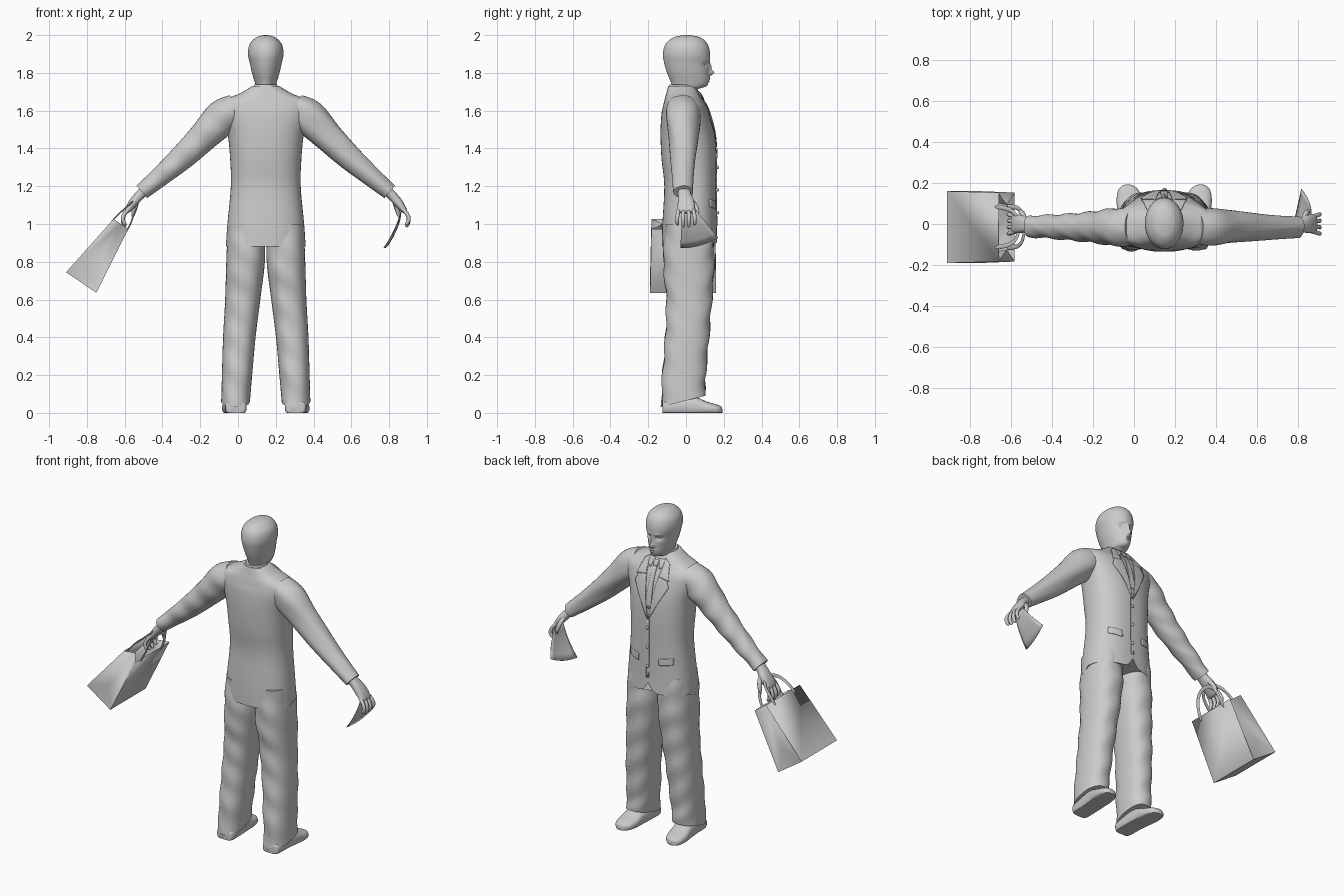
import bpy, bmesh, math
from mathutils import Vector, bvhtree

if "Cube" in bpy.data.objects:
    bpy.data.objects.remove(bpy.data.objects["Cube"])

MID = .147                      # the figure stands off centre because of the bag
X, Y, Z = Vector((1, 0, 0)), Vector((0, 1, 0)), Vector((0, 0, 1))
grey = bpy.data.materials.new("plain grey")
grey.use_nodes = True
grey.diffuse_color = (.6, .6, .6, 1)
grey.node_tree.nodes["Principled BSDF"].inputs["Base Color"].default_value = (.6, .6, .6, 1)
made = []


def finish(name, bm, solid=0):
    """Turn a bmesh into a grey object, optionally thickened."""
    bmesh.ops.recalc_face_normals(bm, faces=bm.faces)
    mesh = bpy.data.meshes.new(name)
    bm.to_mesh(mesh)
    bm.free()
    ob = bpy.data.objects.new(name, mesh)
    bpy.context.collection.objects.link(ob)
    mesh.materials.append(grey)
    if solid:
        ob.modifiers.new("thickness", 'SOLIDIFY').thickness = solid
    made.append(ob)
    return ob


def spline(keys, n):
    """Smooth rows of numbers passing through the key rows."""
    out = []
    for i in range(len(keys) - 1):
        p = [keys[max(0, min(len(keys) - 1, i + k))] for k in (-1, 0, 1, 2)]
        for s in range(n):
            t = s / n
            out.append([b + .5 * t * (c - a + t * (2*a - 5*b + 4*c - d + t * (3*(b - c) + d - a)))
                        for a, b, c, d in zip(*p)])
    return out + [list(keys[-1])]


def skin(name, rings, segs=32, power=2, warp=None):
    """Join rings (centre, half axis u, half axis v) into a closed skin."""
    bm = bmesh.new()
    loops = []
    for c, u, v in rings:
        loop = []
        for i in range(segs):
            a = math.tau * i / segs
            e = [math.copysign(abs(f) ** (2 / power), f) for f in (math.cos(a), math.sin(a))]
            p = c + u * e[0] + v * e[1]
            loop.append(bm.verts.new(warp(p) if warp else p))
        loops.append(loop)
    for a, b in zip(loops, loops[1:]):
        for i in range(segs):
            j = (i + 1) % segs
            bm.faces.new((a[i], a[j], b[j], b[i]))
    bm.faces.new(loops[0])
    bm.faces.new(loops[-1])
    return finish(name, bm)


def stack(name, keys, n=4, **kw):
    """Horizontal sections: offset from MID, height, half width, back, front."""
    rings = [(Vector((MID + d, (f + b) / 2, z)), X * w, Y * (f - b) / 2)
             for d, z, w, b, f in spline(keys, n)]
    return skin(name, rings, **kw)


def sweep(name, keys, n=4, ref=Y, **kw):
    """Tube along points: x, y, z, in-plane radius, radius along ref."""
    rows = spline(keys, n)
    pts = [Vector(r[:3]) for r in rows]
    rings = []
    for i, r in enumerate(rows):
        t = (pts[min(i + 1, len(pts) - 1)] - pts[max(i - 1, 0)]).normalized()
        u = t.cross(ref).normalized()
        rings.append((pts[i], u * r[3], u.cross(t) * r[4]))
    return skin(name, rings, **kw)


# Head, with the face pushed in and out of a smooth form
def face(p):
    if p.y > 0:
        x = abs(p.x - MID)
        for bx, bz, wx, wz, amount in (
                (0, 1.8, .012, .014, .027), (0, 1.83, .009, .022, .012),
                (.035, 1.845, .017, .011, -.013), (.03, 1.87, .025, .008, .005),
                (0, 1.77, .02, .005, .008), (0, 1.755, .018, .005, .006),
                (0, 1.73, .02, .012, .006)):
            p.y += amount * math.exp(-((x - bx) / wx) ** 2 - ((p.z - bz) / wz) ** 2)
    return p


stack("head", [(0, z, w, b, f) for z, w, b, f in (
    (1.66, .05, -.07, .05), (1.71, .05, -.075, .06), (1.728, .052, -.075, .1),
    (1.75, .058, -.08, .118), (1.8, .073, -.1, .122), (1.85, .084, -.115, .124),
    (1.9, .094, -.122, .128), (1.95, .086, -.11, .115), (1.983, .058, -.075, .085),
    (1.996, .03, -.035, .045), (2, .005, 0, .01))], n=7, segs=64, warp=face)


# Jacket body, hem rising to a notch at the front
def hem(p):
    if p.z < 1:
        k = (1 - p.z) / .12
        if p.y > 0:
            p.z += k * (.02 + .06 * math.exp(-((p.x - MID) / .025) ** 2))
    return p


jacket = stack("jacket", [(0, z, w, b, f) for z, w, b, f in (
    (.88, .21, -.128, .165), (1, .203, -.125, .162), (1.2, .185, -.115, .16),
    (1.35, .189, -.13, .16), (1.48, .203, -.135, .15), (1.58, .235, -.13, .125),
    (1.63, .247, -.12, .105), (1.66, .215, -.113, .085), (1.69, .14, -.105, .07),
    (1.73, .072, -.095, .045))], n=5, segs=64, power=2.4, warp=hem)
tree = bvhtree.BVHTree.FromPolygons([v.co for v in jacket.data.vertices],
                                    [p.vertices for p in jacket.data.polygons])


def on_chest(d, z, lift):
    hit = tree.ray_cast(Vector((MID + d, 1, z)), -Y)[0]
    return Vector((MID + d, (hit.y if hit else 0) + lift, z))


def patch(name, corners, lift, n=10):
    """Four-cornered panel (offset, height) laid on the jacket front."""
    a, b, c, d = [Vector(p) for p in corners]
    bm = bmesh.new()
    grid = [[bm.verts.new(on_chest(*a.lerp(b, i / n).lerp(d.lerp(c, i / n), j / n), lift))
             for i in range(n + 1)] for j in range(n + 1)]
    for r, s in zip(grid, grid[1:]):
        for i in range(n):
            bm.faces.new((r[i], r[i + 1], s[i + 1], s[i]))
    finish(name, bm, .004)


# Shirt, tie and jacket trim
patch("shirt", ((-.06, 1.7), (.06, 1.7), (.004, 1.36), (-.004, 1.36)), .002)
patch("tie", ((-.012, 1.67), (.012, 1.67), (.02, 1.42), (-.02, 1.42)), .007)
patch("tie_knot", ((-.018, 1.695), (.018, 1.695), (.011, 1.66), (-.011, 1.66)), .012, 4)
patch("front_edge", ((-.006, 1.36), (.012, 1.36), (.012, .99), (-.006, .99)), .004)
for s, side in ((1, "right"), (-1, "left")):
    patch(side + "_lapel", ((s*.055, 1.7), (s*.115, 1.56), (s*.06, 1.46), (s*.003, 1.35)), .008)
    patch(side + "_lapel_collar", ((s*.05, 1.71), (s*.085, 1.685), (s*.11, 1.6), (s*.05, 1.61)), .009)
    patch(side + "_shirt_collar", ((s*.012, 1.7), (s*.055, 1.705), (s*.05, 1.66), (s*.03, 1.65)), .009, 4)
    patch(side + "_pocket_flap", ((s*.07, 1.12), (s*.15, 1.13), (s*.15, 1.09), (s*.07, 1.08)), .004, 6)
for z in (1.06, 1.18, 1.3):
    bm = bmesh.new()
    bmesh.ops.create_uvsphere(bm, u_segments=12, v_segments=6, radius=.009)
    bmesh.ops.translate(bm, verts=bm.verts, vec=on_chest(.003, z, .006))
    finish("button", bm)
stack("collar", [(0, 1.68, .085, -.105, .06), (0, 1.72, .068, -.096, .05),
                 (0, 1.738, .06, -.088, .045)])


# Soft cloth folds for trousers and sleeves
def folds(p):
    ripple = math.sin(p.z * 38 + p.x * 25 + 4 * math.sin(p.y * 16))
    p.y += .004 * ripple
    return p


def leg_folds(p):
    p = folds(p)
    if p.z < .2:                # trouser hem is higher in front
        p.z += (p.y + .02) * .25 * (.2 - p.z) / .14
    return p


def flat_sole(p):
    p.z = max(p.z, 0)
    return p


for s, side in ((1, "right"), (-1, "left")):
    # Trouser leg and shoe
    stack(side + "_trouser_leg", [(s * d, z, w, b, f) for d, z, w, b, f in (
        (.103, 1, .098, -.11, .14), (.107, .8, .102, -.12, .15), (.122, .6, .093, -.105, .138),
        (.14, .4, .086, -.11, .122), (.152, .2, .08, -.125, .105), (.16, .06, .076, -.13, .1))],
        n=8, segs=40, power=2.3, warp=leg_folds)
    skin(side + "_shoe", [(Vector((MID + s * d, y, h * .4)), X * w, Z * h * .6)
                          for y, d, w, h in spline((
                              (-.125, .158, .03, .05), (-.11, .158, .055, .07), (-.02, .16, .058, .09),
                              (.05, .165, .06, .085), (.11, .17, .062, .06), (.16, .174, .052, .045),
                              (.185, .177, .03, .035), (.192, .177, .01, .02)), 4)],
         power=2.5, warp=flat_sole)
    # Sleeve, wrist and palm
    def limb(name, keys, **kw):
        return sweep(f"{side}_{name}", [(MID + s * k[0], *k[1:]) for k in keys], **kw)

    limb("sleeve", ((.15, -.015, 1.625, .07, .085), (.228, -.015, 1.566, .094, .093),
                    (.33, -.015, 1.462, .079, .078), (.441, -.015, 1.354, .067, .066),
                    (.55, -.013, 1.259, .054, .058), (.656, -.012, 1.17, .043, .052)), n=6, warp=folds)
    limb("palm", ((.63, -.01, 1.19, .026, .033), (.665, -.008, 1.155, .025, .034),
                  (.7, 0, 1.115, .024, .044), (.73, 0, 1.075, .017, .045),
                  (.738, 0, 1.06, .008, .038)), segs=20, power=2.5)
    # Fingers curl downward, thumb points ahead
    for i in range(4):
        y, r = -.036 + .024 * i, .0105
        drop = .01 if i in (0, 3) else 0
        limb(f"finger_{i}", ((.72, y, 1.085, r, r), (.747, y * 1.2, 1.055, r, r),
                             (.757, y * 1.3, 1.02 + drop / 2, r, r),
                             (.746, y * 1.25, .99 + drop, .009, .009),
                             (.743, y * 1.25, .984 + drop, .003, .003)), segs=10)
    limb("thumb", ((.68, .02, 1.13, .014, .014), (.69, .05, 1.095, .013, .013),
                   (.7, .06, 1.06, .011, .011), (.705, .058, 1.035, .004, .004)), segs=10)

# Shopping bag: wide floor, narrow open top, ends folded inward
top, floor = Vector((-.62, -.015, 1)), Vector((-.83, -.015, .69))
across = Vector((.83, 0, -.56))
bm = bmesh.new()


def corner(c, thick, depth):
    return bm.verts.new(c + across * thick + Y * depth)


low = [corner(floor, a * .097, b * .175) for a, b in ((-1, -1), (1, -1), (1, 1), (-1, 1))]
high = [corner(top, a * .047, b * .168) for a, b in ((-1, -1), (1, -1), (1, 1), (-1, 1))]
bm.faces.new(low)
for i in (1, 3):
    bm.faces.new((low[i], low[(i + 1) % 4], high[(i + 1) % 4], high[i]))
for i, j, b in ((0, 1, -1), (2, 3, 1)):
    rim = corner(top, 0, b * .11)
    fold = corner(floor.lerp(top, .3), 0, b * .165)
    for f in ((low[i], low[j], fold), (low[i], fold, rim, high[i]), (low[j], high[j], rim, fold)):
        bm.faces.new(f)
finish("shopping_bag", bm, .002)

# Bag handles: arches gathered in the hand
up = (top - floor).normalized()
for k, name in ((1, "inner"), (-1, "outer")):
    path = []
    for h, y in ((-.06, -.1), (.02, -.095), (.09, -.075), (.125, -.03),
                 (.125, .03), (.09, .075), (.02, .095), (-.06, .1)):
        p = top + up * h + across * k * (.048 - .25 * max(h, 0)) + Y * y
        path.append((*p, .011, .004))
    sweep(name + "_bag_handle", path, ref=across, segs=10)

# Fan-shaped card held in the other hand
bm = bmesh.new()
rows = []
for j in range(7):
    t = j / 6
    row = []
    for i in range(9):
        e = i / 8
        a = Vector((.865, -.02 + .07 * e, 1.075))
        b = Vector((.772 + .045 * e, -.03 + .2 * e, .872 + .055 * e - .06 * e * (1 - e)))
        row.append(bm.verts.new(a.lerp(b, t) + X * .05 * t * (1 - t)))
    rows.append(row)
for r, q in zip(rows, rows[1:]):
    for i in range(8):
        bm.faces.new((r[i], r[i + 1], q[i + 1], q[i]))
finish("fan_card", bm, .003)

# Smooth shading with sharp edges kept
bpy.ops.object.select_all(action='DESELECT')
for ob in made:
    ob.select_set(True)
bpy.context.view_layer.objects.active = made[0]
bpy.ops.object.shade_smooth_by_angle(angle=math.radians(40))
